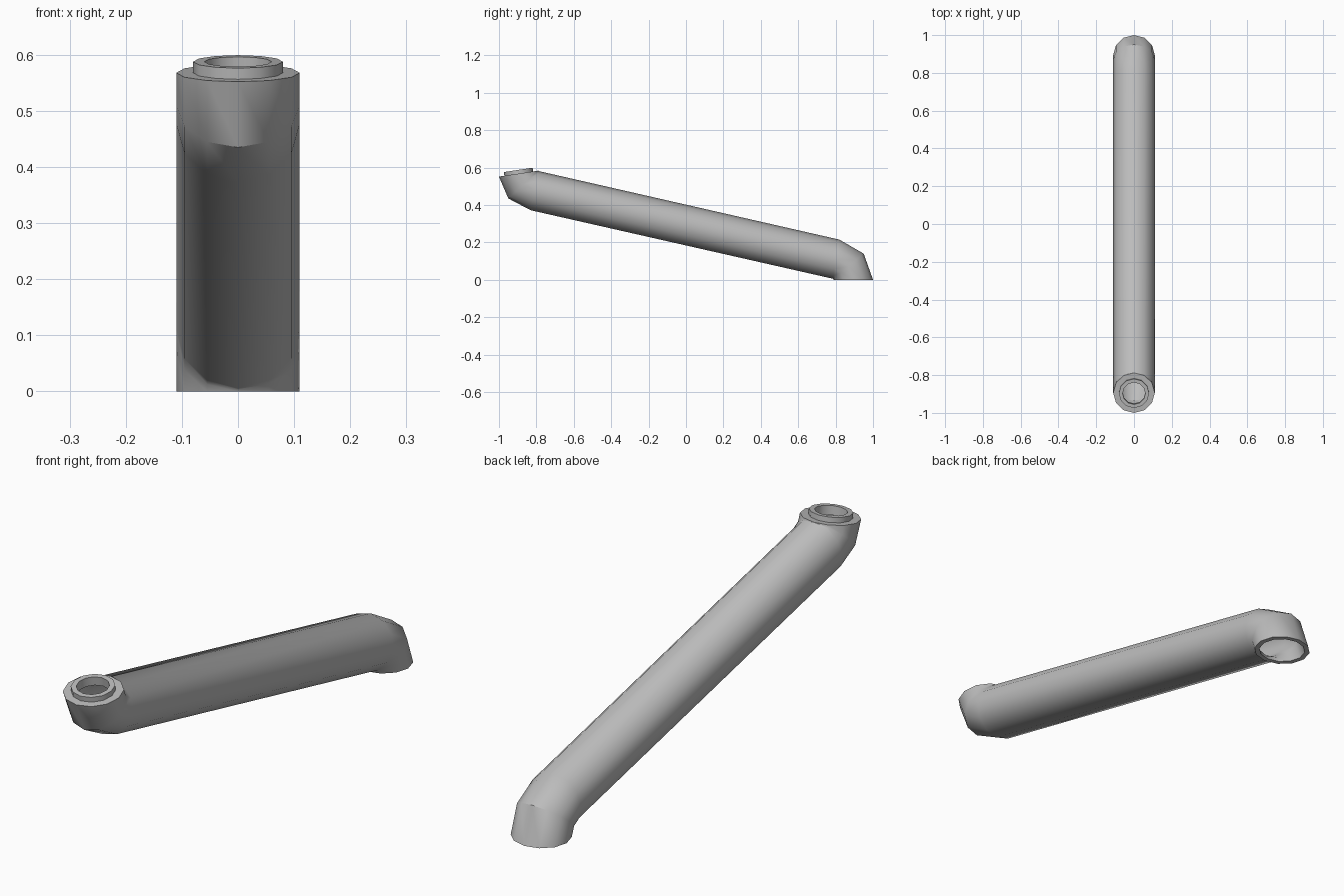
import bpy, bmesh, math
from mathutils import Vector

if "Cube" in bpy.data.objects:
    bpy.data.objects.remove(bpy.data.objects["Cube"])

SIDES = 12
RADIUS = 0.11
WALL = 0.82  # bore size relative to the outer tube

metal = bpy.data.materials.new("satin_grey")
metal.use_nodes = True
grey = (0.5, 0.5, 0.5, 1)
metal.diffuse_color = grey
metal.node_tree.nodes["Principled BSDF"].inputs["Base Color"].default_value = grey

# Tube sections: inside and outside of the bend as (y, z)
sections = [
    ((0.79, 0.0), (1.0, 0.0)),
    ((0.787, 0.004), (0.95, 0.14)),
    ((0.785, 0.006), (0.82, 0.215)),
    ((-0.83, 0.372), (-0.79, 0.582)),
    ((-0.95, 0.435), (-0.789, 0.583)),
    ((-1.0, 0.552), (-0.788, 0.584)),
]


def section_ring(section, scale=1.0):
    """Elliptical ring spanning both points of a section."""
    a, b = (Vector((0, *p)) for p in section)
    centre, half = (a + b) / 2, (b - a) / 2 * scale
    side = Vector((RADIUS * scale, 0, 0))
    angles = [2 * math.pi * i / SIDES for i in range(SIDES)]
    return [centre + half * math.cos(t) + side * math.sin(t) for t in angles]


def mouth_ring(radius, height):
    """Ring on the tilted upper mouth, offset along its normal."""
    a, b = (Vector((0, *p)) for p in sections[-1])
    normal = Vector((1, 0, 0)).cross(b - a).normalized()
    return [p + normal * height for p in section_ring(sections[-1], radius / RADIUS)]


def loft(name, rings, closed):
    bm = bmesh.new()
    loops = [[bm.verts.new(p) for p in ring] for ring in rings]
    pairs = list(zip(loops, loops[1:]))
    if closed:
        pairs.append((loops[-1], loops[0]))
    for low, high in pairs:
        for i in range(SIDES):
            j = (i + 1) % SIDES
            bm.faces.new((low[i], low[j], high[j], high[i]))
    bmesh.ops.recalc_face_normals(bm, faces=bm.faces)
    mesh = bpy.data.meshes.new(name)
    bm.to_mesh(mesh)
    bm.free()
    mesh.materials.append(metal)
    obj = bpy.data.objects.new(name, mesh)
    bpy.context.collection.objects.link(obj)
    bpy.ops.object.select_all(action="DESELECT")
    obj.select_set(True)
    bpy.context.view_layer.objects.active = obj
    bpy.ops.object.shade_smooth_by_angle(angle=math.radians(35))
    return obj


# Hollow bent tube with a stepped collar on its upper mouth
outer = [section_ring(s) for s in sections]
collar = [mouth_ring(0.08, 0), mouth_ring(0.08, 0.02),
          mouth_ring(0.06, 0.02), mouth_ring(0.06, -0.015)]
bore = [mouth_ring(RADIUS * WALL, -0.015)]
bore += [section_ring(s, WALL) for s in reversed(sections[:-1])]
loft("bent_tube", outer + collar + bore, closed=True)
